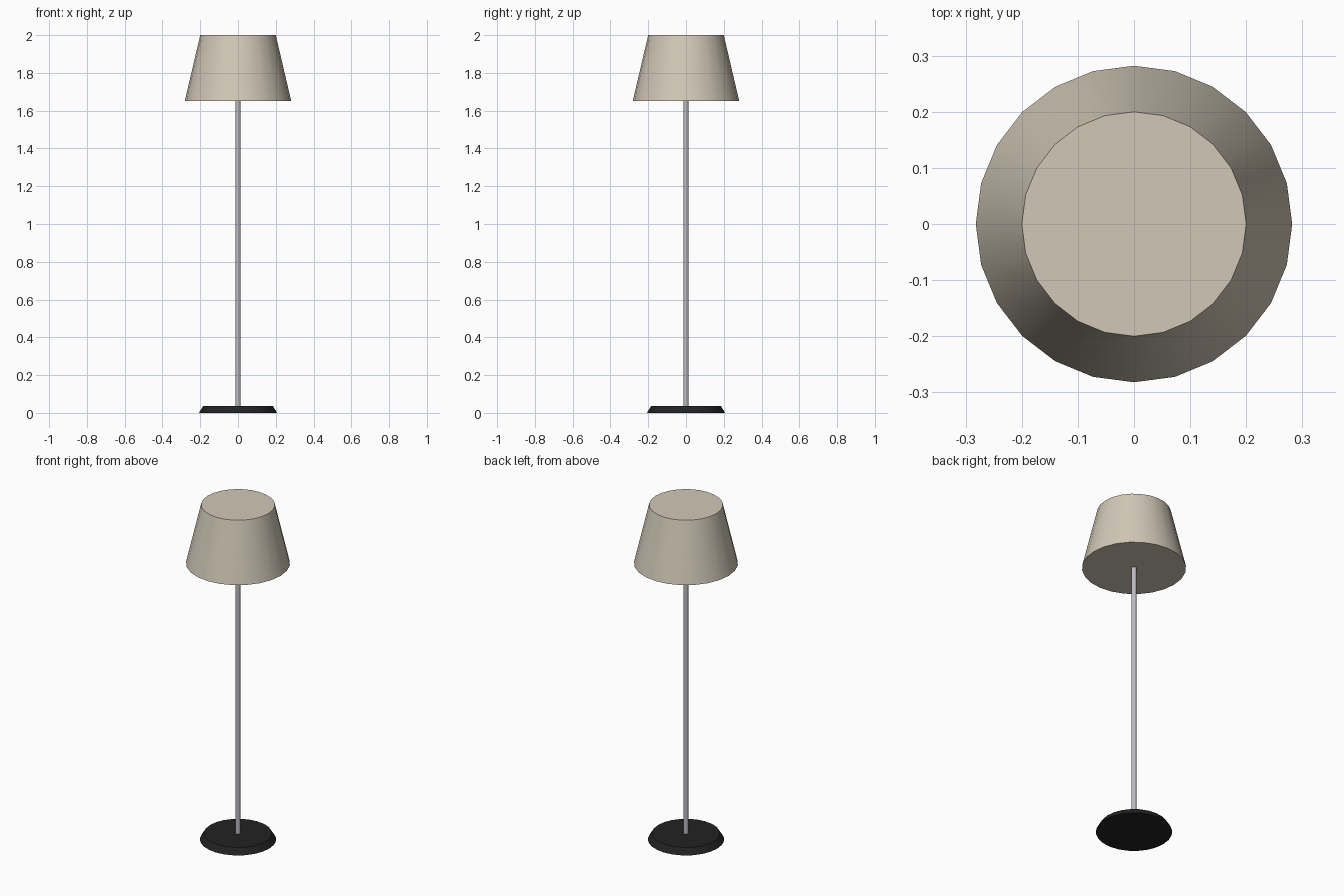
import bpy, bmesh, math

if "Cube" in bpy.data.objects:
    bpy.data.objects.remove(bpy.data.objects["Cube"])


def material(name, rgb):
    m = bpy.data.materials.new(name)
    m.diffuse_color = (*rgb, 1.0)
    m.use_nodes = True
    m.node_tree.nodes["Principled BSDF"].inputs["Base Color"].default_value = m.diffuse_color
    return m


def frustum(name, z0, z1, r0, r1, mat, sides=24):
    """Closed tapered cylinder with vertices on the axes and smooth walls."""
    bm = bmesh.new()
    rings = []
    for z, r in ((z0, r0), (z1, r1)):
        rings.append([bm.verts.new((r * math.cos(2 * math.pi * i / sides),
                                    r * math.sin(2 * math.pi * i / sides), z))
                      for i in range(sides)])
    low, high = rings
    for i in range(sides):
        j = (i + 1) % sides
        bm.faces.new((low[i], low[j], high[j], high[i])).smooth = True
    bm.faces.new(low[::-1])
    bm.faces.new(high)
    # keep the rims crisp against the flat caps
    for e in bm.edges:
        if abs(e.verts[0].co.z - e.verts[1].co.z) < 1e-6:
            e.smooth = False
    me = bpy.data.meshes.new(name)
    bm.to_mesh(me)
    bm.free()
    me.materials.append(mat)
    ob = bpy.data.objects.new(name, me)
    bpy.context.collection.objects.link(ob)
    return ob


black = material("matte black", (0.016, 0.016, 0.016))
metal = material("grey metal", (0.50, 0.50, 0.54))
linen = material("beige linen", (0.64, 0.58, 0.475))

# weighted foot, pole and closed lampshade
frustum("base", 0.0, 0.037, 0.207, 0.184, black)
frustum("pole", 0.03, 1.66, 0.014, 0.014, metal)
frustum("lampshade", 1.65, 2.0, 0.282, 0.2, linen)
